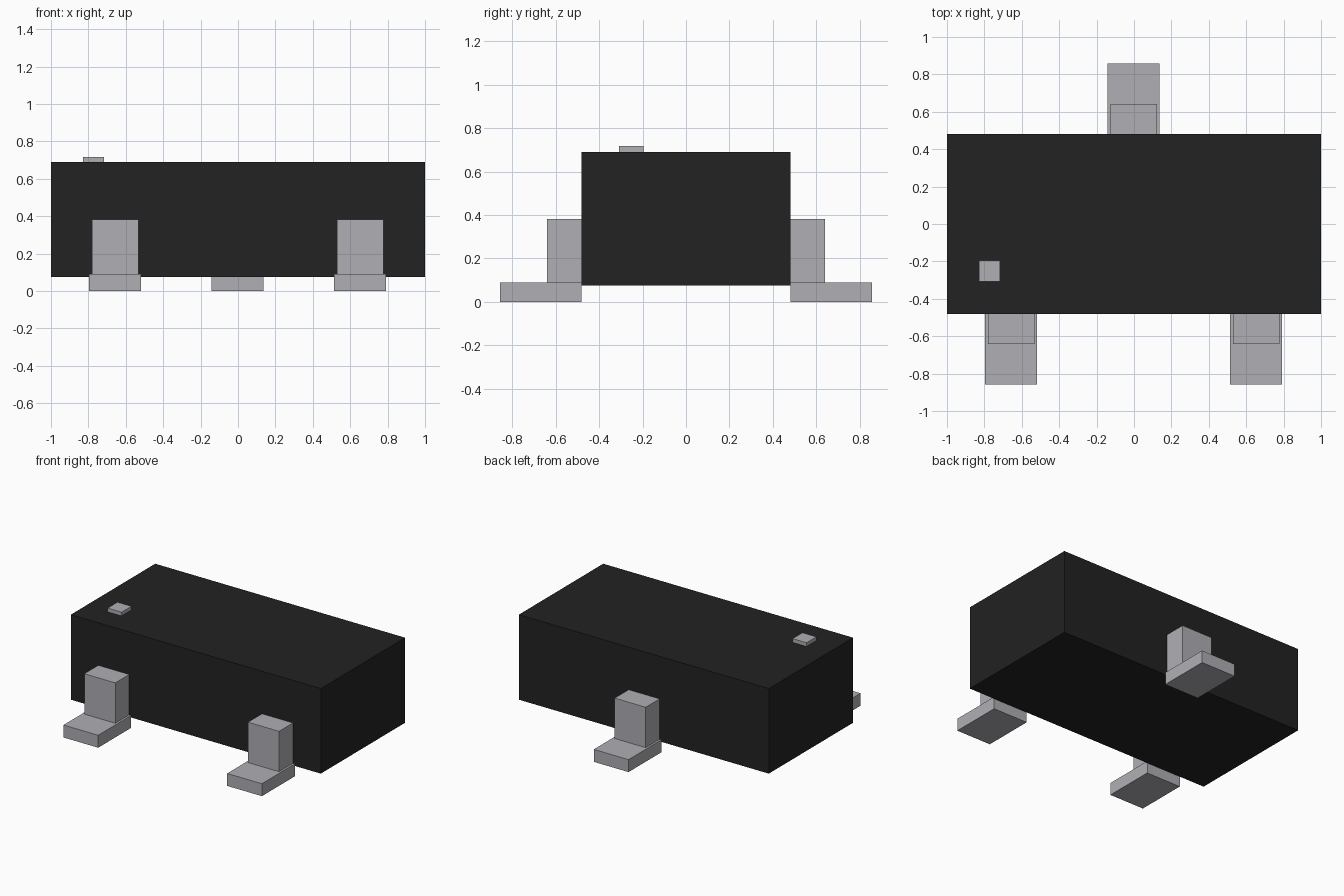
import bpy
import bmesh
from mathutils import Vector

default = bpy.data.objects.get("Cube")
if default:
    bpy.data.objects.remove(default, do_unlink=True)


def make_material(name, color):
    mat = bpy.data.materials.new(name)
    mat.use_nodes = True
    mat.diffuse_color = color
    mat.node_tree.nodes["Principled BSDF"].inputs["Base Color"].default_value = color
    return mat


def box(name, low, high, mat):
    """Flat-shaded box between two corners."""
    low, high = Vector(low), Vector(high)
    bm = bmesh.new()
    bmesh.ops.create_cube(bm, size=1)
    bmesh.ops.scale(bm, vec=high - low, verts=bm.verts)
    mesh = bpy.data.meshes.new(name)
    bm.to_mesh(mesh)
    bm.free()
    mesh.materials.append(mat)
    obj = bpy.data.objects.new(name, mesh)
    obj.location = (low + high) / 2
    bpy.context.collection.objects.link(obj)
    return obj


black = make_material("black plastic", (0.016, 0.016, 0.016, 1))
metal = make_material("grey metal", (0.43, 0.43, 0.46, 1))

# Package body
HALF_DEPTH = 0.482
BODY_TOP = 0.69
box("body", (-1, -HALF_DEPTH, 0.075), (1, HALF_DEPTH, BODY_TOP), black)


# Leads: a flat foot and an upright stem against the body side
def lead(name, x, side):
    for part, half_width, reach, bottom, top in (
        ("foot", 0.139, 0.858, 0, 0.09),
        ("stem", 0.124, 0.641, 0.09, 0.382),
    ):
        near, far = sorted((side * HALF_DEPTH, side * reach))
        box(f"{name}_{part}", (x - half_width, near, bottom),
            (x + half_width, far, top), metal)


lead("front_right_lead", -0.657, -1)
lead("front_left_lead", 0.653, -1)
lead("back_lead", -0.002, 1)

# Raised square marker on the top
box("top_marker", (-0.828, -0.308, BODY_TOP), (-0.716, -0.195, 0.717), metal)
